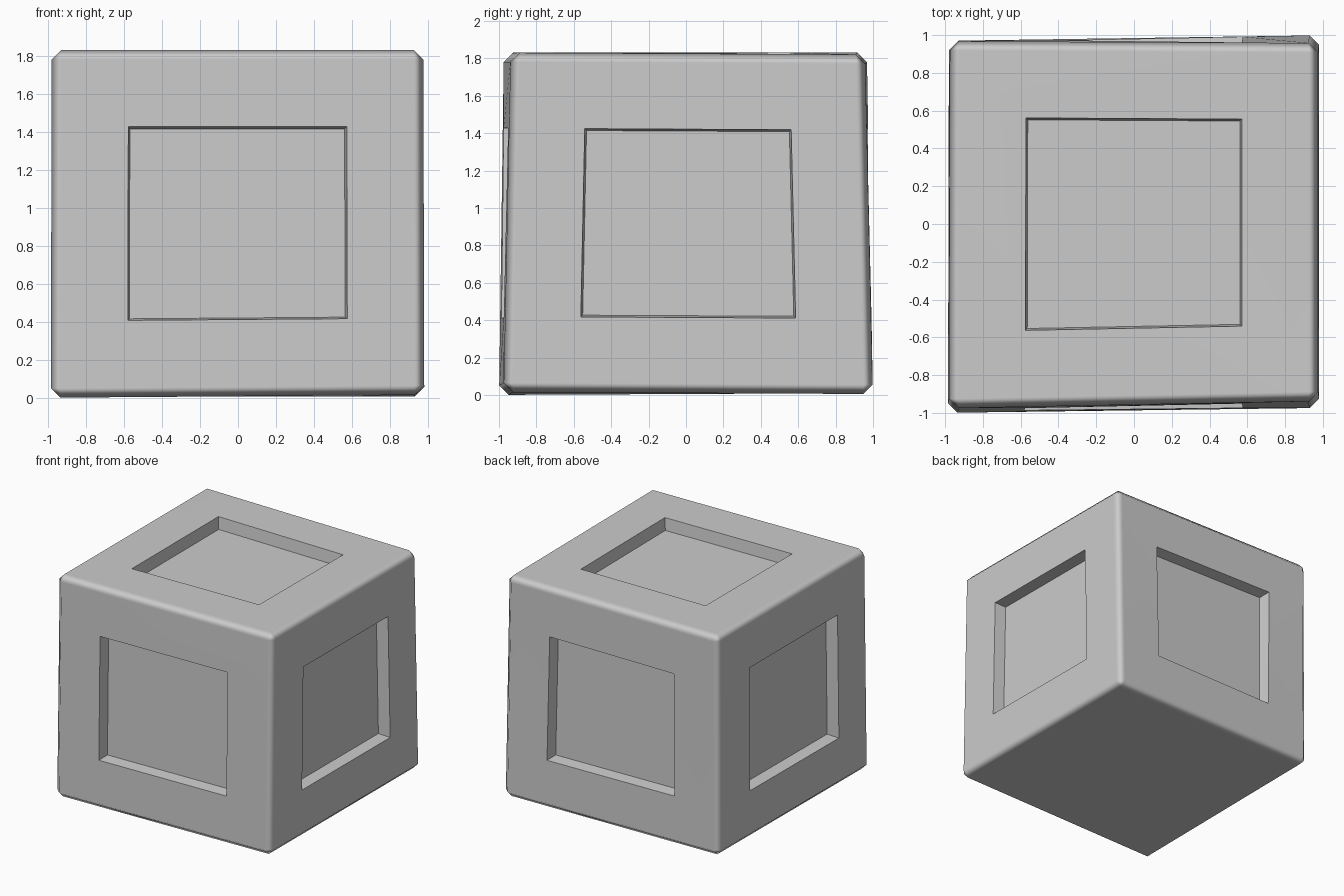
import bpy, bmesh, math

if "Cube" in bpy.data.objects:
    bpy.data.objects.remove(bpy.data.objects["Cube"])

# Plain grey colour
grey = bpy.data.materials.new("plain_grey")
grey.diffuse_color = (0.6, 0.6, 0.6, 1.0)
grey.use_nodes = True
grey.node_tree.nodes["Principled BSDF"].inputs["Base Color"].default_value = grey.diffuse_color

# Slightly uneven block: four bottom corners, then four top corners
corners = [(-0.985, -1.0, 0.0), (0.98, -0.975, 0.015), (0.98, 1.0, 0.005), (-0.98, 0.97, 0.01),
           (-0.98, -0.975, 1.83), (0.975, -0.937, 1.83), (0.975, 0.957, 1.82), (-0.975, 0.968, 1.83)]
bm = bmesh.new()
v = [bm.verts.new(c) for c in corners]
bm.faces.new((v[3], v[2], v[1], v[0]))
bm.faces.new(v[4:])
for i in range(4):
    j = (i + 1) % 4
    bm.faces.new((v[i], v[j], v[j + 4], v[i + 4]))
bm.normal_update()

# Chamfered outer edges
bmesh.ops.bevel(bm, geom=bm.edges[:], offset=0.05, offset_type='OFFSET',
                segments=1, profile=0.5, affect='EDGES')
bm.normal_update()

# Recessed square panels on every side except the underside
panels = [f for f in bm.faces if f.calc_area() > 1 and f.normal.z > -0.5]
bmesh.ops.inset_individual(bm, faces=panels, thickness=0.354, depth=0.0, use_even_offset=True)
bm.normal_update()
bmesh.ops.inset_individual(bm, faces=panels, thickness=0.01, depth=-0.1, use_even_offset=True)
bm.normal_update()

# Smooth chamfers, crisp panel rims
for f in bm.faces:
    f.smooth = True
for e in bm.edges:
    e.smooth = e.calc_face_angle(0) < math.radians(60)

mesh = bpy.data.meshes.new("panelled_block")
bm.to_mesh(mesh)
bm.free()
mesh.materials.append(grey)
block = bpy.data.objects.new("panelled_block", mesh)
bpy.context.collection.objects.link(block)

# Keep the broad faces flat in shading, with the gradient only on the chamfers
weighted = block.modifiers.new("flat_faces", 'WEIGHTED_NORMAL')
weighted.keep_sharp = True
weighted.weight = 90
